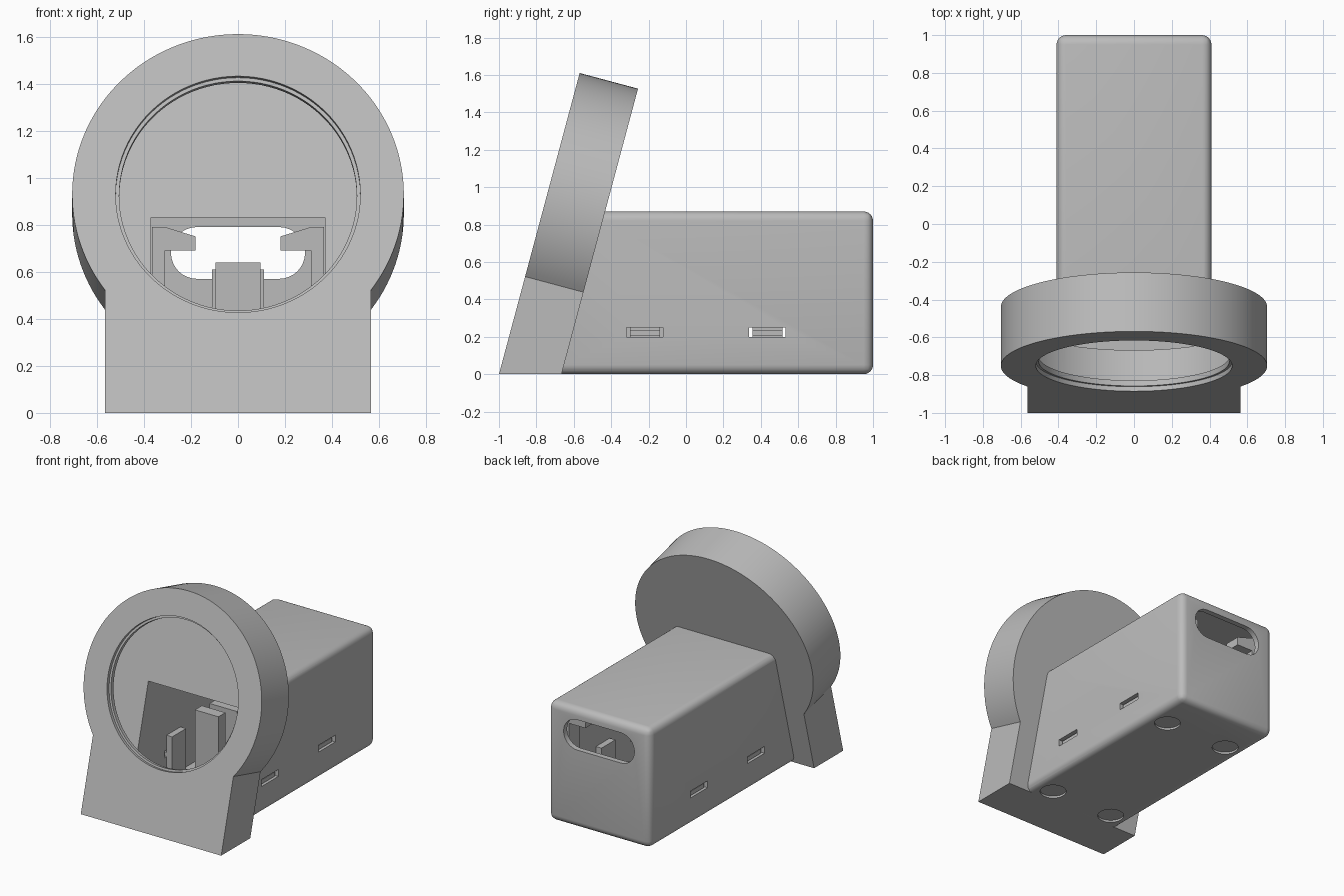
import bpy, bmesh, math
from mathutils import Matrix

old = bpy.data.objects.get("Cube")
if old:
    bpy.data.objects.remove(old, do_unlink=True)

grey = bpy.data.materials.new("plain_grey")
grey.use_nodes = True
colour = (0.5, 0.5, 0.5, 1)
grey.diffuse_color = colour
grey.node_tree.nodes["Principled BSDF"].inputs["Base Color"].default_value = colour

LEAN = math.radians(15)
TILT = Matrix.Translation((0, -1, 0)) @ Matrix.Rotation(math.pi / 2 - LEAN, 4, 'X')
ALONG_X = Matrix(((0, 0, 1, 0), (1, 0, 0, 0), (0, 1, 0, 0), (0, 0, 0, 1)))
ALONG_Y = Matrix.Rotation(math.pi / 2, 4, 'X')
THICK, CENTRE, RADIUS, FOOT = 0.323, 0.962, 0.705, 0.565


def prism(name, points, z0, z1, matrix, edit=None):
    """Extrude a flat outline from z0 to z1, then place it."""
    bm = bmesh.new()
    rings = [[bm.verts.new((x, y, z)) for x, y in points] for z in (z0, z1)]
    for ring in rings:
        bm.faces.new(ring)
    n = len(points)
    for i in range(n):
        j = (i + 1) % n
        bm.faces.new((rings[0][i], rings[0][j], rings[1][j], rings[1][i]))
    if edit:
        edit(bm)
    bm.transform(matrix)
    bmesh.ops.recalc_face_normals(bm, faces=bm.faces)
    mesh = bpy.data.meshes.new(name)
    bm.to_mesh(mesh)
    bm.free()
    mesh.materials.append(grey)
    obj = bpy.data.objects.new(name, mesh)
    bpy.context.collection.objects.link(obj)
    return obj


def box(name, x0, x1, y0, y1, z0, z1):
    return prism(name, [(y0, z0), (y1, z0), (y1, z1), (y0, z1)], x0, x1, ALONG_X)


def arc(cx, cy, r, start, end, steps):
    return [(cx + r * math.cos(start + (end - start) * i / steps),
             cy + r * math.sin(start + (end - start) * i / steps)) for i in range(steps + 1)]


def circle(cx, cy, r, steps=96):
    return arc(cx, cy, r, 0, math.tau, steps)[:-1]


def combine(target, tool, operation='DIFFERENCE'):
    tool.hide_render = True
    mod = target.modifiers.new("combine", 'BOOLEAN')
    mod.operation, mod.solver, mod.object = operation, 'EXACT', tool
    bpy.context.view_layer.objects.active = target
    bpy.ops.object.modifier_apply(modifier=mod.name)
    bpy.data.objects.remove(tool, do_unlink=True)


def smooth(obj):
    bpy.ops.object.select_all(action='DESELECT')
    obj.select_set(True)
    bpy.context.view_layer.objects.active = obj
    bpy.ops.object.shade_smooth_by_angle(angle=math.radians(25))


# Leaning round head with a straight foot, cut level with the ground
def level_foot(bm):
    for v in bm.verts:
        if v.co.y < 0.1:
            v.co.y = -v.co.z * math.tan(LEAN)


a = math.acos(FOOT / RADIUS)
outline = arc(0, CENTRE, RADIUS, -a, math.pi + a, 96) + [(-FOOT, 0), (FOOT, 0)]
housing = prism("housing", outline, 0, -THICK, TILT, level_foot)

# Round window: shallow seat, narrower rim, wide hollow behind
for radius, near, far in ((0.52, 0.02, -0.025), (0.505, 0, -0.07), (0.65, -0.055, -0.266)):
    combine(housing, prism("window_cut", circle(0, CENTRE, radius), near, far, TILT))


# Rear case with rounded edges, its front following the lean
def lean_y(depth, z):
    return -1 + depth / math.cos(LEAN) + z * math.tan(LEAN)


def case_profile(depth, back, low, high):
    return [(lean_y(depth, low), low), (back, low), (back, high), (lean_y(depth, high), high)]


def round_edges(bm):
    edges = [e for e in bm.edges if any(v.co.x > 0.9 for v in e.verts)]
    bmesh.ops.bevel(bm, geom=edges, offset=0.05, segments=6, profile=0.5, affect='EDGES')


combine(housing, prism("rear_case", case_profile(0.30, 1, 0, 0.87), -0.41, 0.41,
                       ALONG_X, round_edges), 'UNION')
combine(housing, prism("case_hollow", case_profile(0.26, 0.96, 0.04, 0.83), -0.37, 0.37, ALONG_X))

# Rounded slot in the back wall
h = math.pi / 2
slot = arc(0.175, 0.68, 0.11, -h, h, 16) + arc(-0.175, 0.68, 0.11, h, 3 * h, 16)
combine(housing, prism("back_slot", slot, -1.1, -0.9, ALONG_Y))

# Side slots, and shallow round recesses underneath
for y in (-0.22, 0.435):
    for side in (-1, 1):
        x0, x1 = sorted((side * 0.36, side * 0.5))
        combine(housing, box("side_slot", x0, x1, y - 0.098, y + 0.098, 0.2, 0.25))
for x in (-0.26, 0.26):
    for y in (-0.56, 0.67):
        combine(housing, prism("foot_recess", circle(x, y, 0.09, 40), -0.05, 0.015, Matrix()))
smooth(housing)

# Snap tabs of the base, each with a catch showing in its slot
hook = [(0.18, 0.69), (0.18, 0.75), (0.31, 0.79), (0.366, 0.79), (0.366, 0.03), (0.31, 0.03), (0.31, 0.69)]
for side, word in ((1, "left"), (-1, "right")):
    for y, place in ((-0.22, "front"), (0.435, "rear")):
        x0, x1 = sorted((side * 0.32, side * 0.365))
        box(f"{place}_{word}_snap_tab", x0, x1, y - 0.08, y + 0.08, 0.03, 0.36)
        x0, x1 = sorted((side * 0.36, side * 0.395))
        box(f"{place}_{word}_catch", x0, x1, y - 0.08, y + 0.08, 0.205, 0.235)
    # Hooked posts beside the back slot
    prism(f"{word}_hook", [(side * x, z) for x, z in hook], -0.9, -0.78, ALONG_Y)

# Central post and the block behind it
box("centre_post", -0.095, 0.095, -0.36, -0.28, 0.03, 0.64)
box("centre_block", -0.11, 0.11, -0.17, -0.05, 0.03, 0.61)
